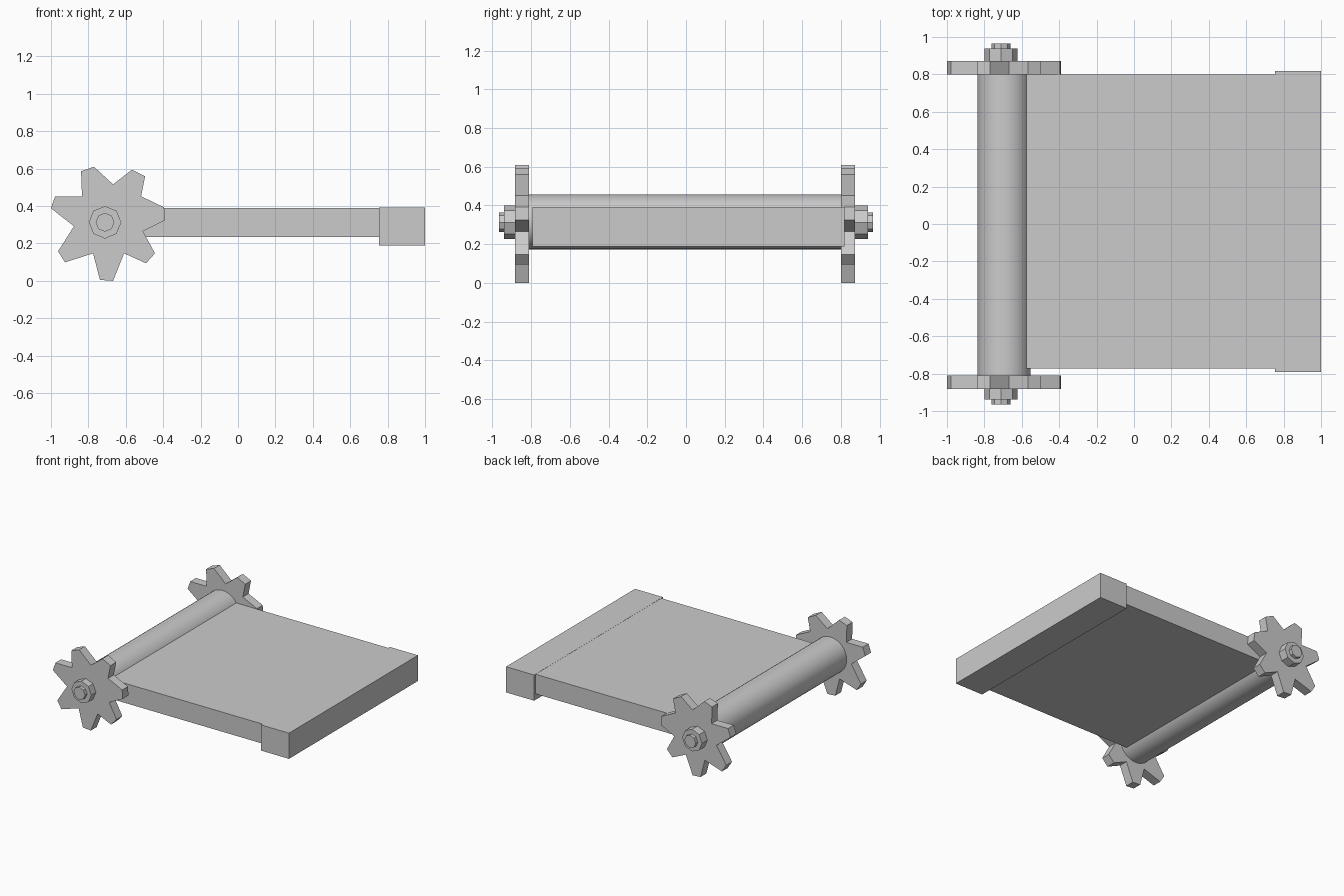
import bpy, bmesh, math
from mathutils import Matrix

if "Cube" in bpy.data.objects:
    bpy.data.objects.remove(bpy.data.objects["Cube"])

AX, AZ = -0.711, 0.313   # axle position


def finish(name, bm, smooth=False):
    bmesh.ops.recalc_face_normals(bm, faces=bm.faces)
    me = bpy.data.meshes.new(name)
    bm.to_mesh(me)
    bm.free()
    ob = bpy.data.objects.new(name, me)
    bpy.context.collection.objects.link(ob)
    if smooth:
        bpy.ops.object.select_all(action='DESELECT')
        ob.select_set(True)
        bpy.context.view_layer.objects.active = ob
        bpy.ops.object.shade_smooth_by_angle(angle=math.radians(30))
    return ob


def box(name, x, y, z):
    bm = bmesh.new()
    bmesh.ops.create_cube(bm, size=1)
    for v in bm.verts:
        for i, (a, b) in enumerate((x, y, z)):
            v.co[i] = a if v.co[i] < 0 else b
    return finish(name, bm)


def prism(name, pts, y0, y1, smooth=False):
    """Extrude an (x, z) outline along y."""
    bm = bmesh.new()
    f = bm.faces.new([bm.verts.new((x, y0, z)) for x, z in pts])
    r = bmesh.ops.extrude_face_region(bm, geom=[f])
    for v in r['geom']:
        if isinstance(v, bmesh.types.BMVert):
            v.co.y = y1
    return finish(name, bm, smooth)


def ring(cx, cz, r, n):
    return [(cx + r * math.cos(2 * math.pi * i / n),
             cz + r * math.sin(2 * math.pi * i / n)) for i in range(n)]


# Slab and thicker end block
box("slab", (-0.68, 0.77), (-0.772, 0.80), (0.235, 0.39))
box("end_block", (0.755, 1.0), (-0.792, 0.818), (0.188, 0.391))

# Roller between the cogs
prism("roller", ring(-0.695, 0.315, 0.142, 40), -0.82, 0.81, True)

# Seven-toothed, slightly uneven cog outline, relative to the axle
cog = [(-.128, .273), (-.059, .297), (.043, .203), (.144, .281), (.214, .246),
       (.193, .139), (.316, .080), (.321, .011), (.203, -.048), (.267, -.166),
       (.219, -.219), (.102, -.166), (.043, -.313), (-.027, -.308),
       (-.064, -.166), (-.214, -.214), (-.251, -.155), (-.166, -.021),
       (-.289, .075), (-.267, .139), (-.123, .139)]
cog = [(AX + x, AZ + z) for x, z in cog]

# Cog, nut and axle end on each side
for side, s, inner, outer in (("front", -1, 0.81, 0.882), ("back", 1, 0.80, 0.872)):
    prism(side + "_cog", cog, s * inner, s * outer)
    prism(side + "_nut", ring(AX, AZ, 0.087, 8), s * (outer - 0.02), s * 0.939)
    prism(side + "_axle_end", ring(AX, AZ, 0.05, 8), s * 0.92, s * 0.965)
